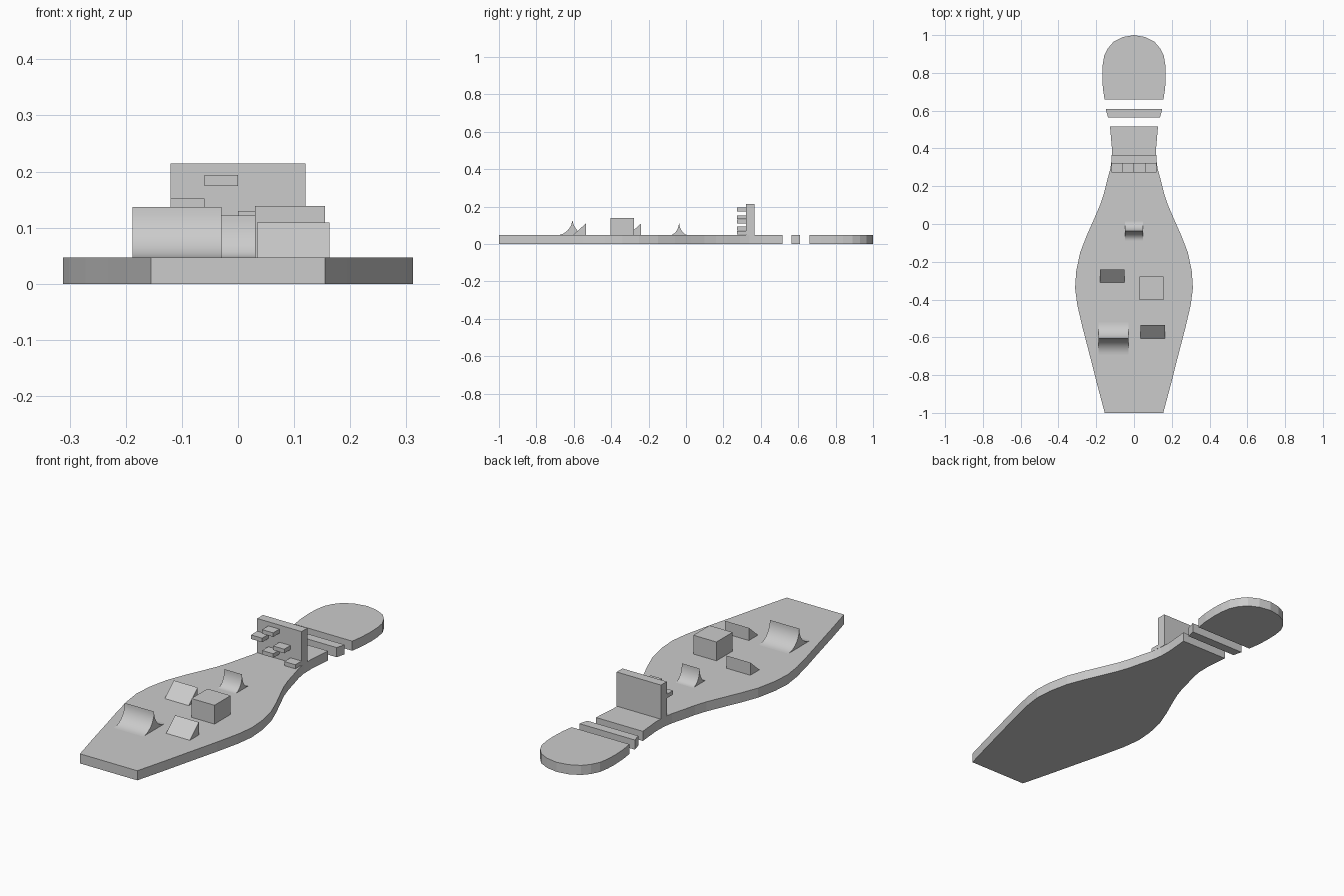
import bpy, bmesh, math

if "Cube" in bpy.data.objects:
    bpy.data.objects.remove(bpy.data.objects["Cube"])

T = 0.047  # board thickness


def prism(name, pts, lo, hi, axis, smooth=False):
    """Extrude a 2D profile: axis 'z' uses (x, y), axis 'x' uses (y, z)."""
    place = (lambda p, d: (p[0], p[1], d)) if axis == 'z' else (lambda p, d: (d, p[0], p[1]))
    bm = bmesh.new()
    a = [bm.verts.new(place(p, lo)) for p in pts]
    b = [bm.verts.new(place(p, hi)) for p in pts]
    n = len(pts)
    bm.faces.new(a[::-1])
    bm.faces.new(b)
    for i in range(n):
        bm.faces.new((a[i], a[(i + 1) % n], b[(i + 1) % n], b[i]))
    bmesh.ops.recalc_face_normals(bm, faces=bm.faces)
    me = bpy.data.meshes.new(name)
    bm.to_mesh(me)
    bm.free()
    ob = bpy.data.objects.new(name, me)
    bpy.context.collection.objects.link(ob)
    if smooth:
        bpy.ops.object.select_all(action='DESELECT')
        ob.select_set(True)
        bpy.context.view_layer.objects.active = ob
        bpy.ops.object.shade_smooth_by_angle(angle=math.radians(30))
    return ob


def box(name, x0, x1, y0, y1, z0, z1):
    return prism(name, [(x0, y0), (x1, y0), (x1, y1), (x0, y1)], z0, z1, 'z')


def board(name, half):
    """Flat slab from its right-hand outline, mirrored to the left."""
    left = [(-x, y) for x, y in reversed(half) if x > 0]
    return prism(name, half + left, 0, T, 'z')


def wedge(name, x0, x1, y0, y1, top):
    return prism(name, [(y0, T), (y1, T), (y1, top)], x0, x1, 'x')


def ridge(name, x0, x1, yc, w, h, n=12):
    """Two concave quarter curves back to back, meeting in a sharp crest."""
    arc = [(w * (1 - math.sin(t)), h * (1 - math.cos(t)))
           for t in (i * math.pi / 2 / n for i in range(n + 1))]
    pts = [(yc - d, T + z) for d, z in arc] + [(yc + d, T + z) for d, z in arc[-2::-1]]
    return prism(name, pts, x0, x1, 'x', smooth=True)


# Pin-shaped board in three pieces
board("pin_body", [(.155, -1), (.195, -.85), (.233, -.7), (.272, -.55), (.3, -.43), (.312, -.34),
                   (.306, -.25), (.285, -.15), (.25, -.06), (.21, .03), (.18, .1), (.16, .16),
                   (.145, .22), (.126, .29), (.118, .34), (.117, .4), (.127, .515)])
board("neck_stripe", [(.138, .565), (.15, .61)])
board("pin_head", [(.156, .66), (.165, .72), (.168, .79), (.166, .84), (.158, .89), (.138, .93),
                   (.108, .965), (.058, .99), (0, 1)])

# Climbing wall with stepped holds
box("climbing_wall", -.12, .12, .32, .365, T, .214)
for i, (x, z) in enumerate([(-.12, .132), (-.06, .174), (-.06, .072), (0, .11), (.06, .05)]):
    box(f"wall_hold_{i + 1}", x, x + .06, .272, .32, z, z + .02)

# Obstacles on the board
box("block", .03, .155, -.403, -.278, T, .139)
wedge("wedge_left", -.18, -.05, -.31, -.24, .109)
wedge("wedge_right", .034, .163, -.605, -.535, .109)
ridge("large_ramp", -.188, -.029, -.607, .085, .09)
ridge("small_ramp", -.048, .048, -.037, .05, .075)
